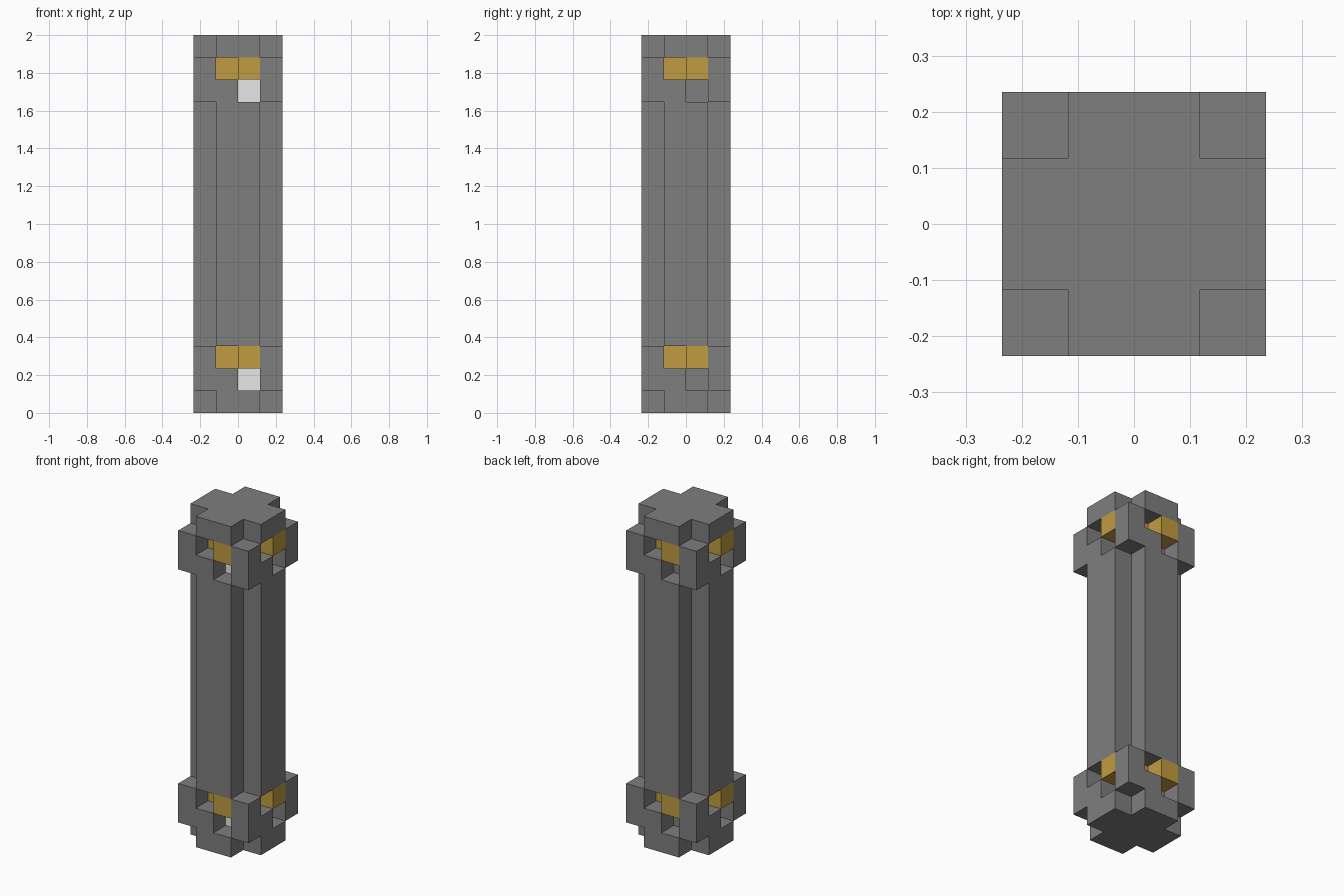
import bpy
import bmesh
from mathutils import Matrix, Vector

cube = bpy.data.objects.get("Cube")
if cube:
    bpy.data.objects.remove(cube, do_unlink=True)

U = 2 / 17  # block size: the column is 17 blocks tall and 4 wide


def material(name, rgb):
    m = bpy.data.materials.new(name)
    m.use_nodes = True
    m.diffuse_color = (*rgb, 1)
    m.node_tree.nodes["Principled BSDF"].inputs["Base Color"].default_value = (*rgb, 1)
    return m


grey = material("stone grey", (0.21, 0.21, 0.21))
gold = material("dull gold", (0.53, 0.33, 0.05))
white = material("white", (0.96, 0.96, 0.96))


def finish(name, bm, *mats):
    bmesh.ops.scale(bm, vec=(U, U, U), verts=bm.verts)
    bmesh.ops.recalc_face_normals(bm, faces=bm.faces)
    mesh = bpy.data.meshes.new(name)
    bm.to_mesh(mesh)
    bm.free()
    for m in mats:
        mesh.materials.append(m)
    obj = bpy.data.objects.new(name, mesh)
    bpy.context.collection.objects.link(obj)
    return obj


def block(name, low, high, mat, turns=(0,)):
    """Box between two corners in block units, repeated by quarter turns."""
    low, high = Vector(low), Vector(high)
    bm = bmesh.new()
    for k in turns:
        place = (Matrix.Rotation(k * 1.5707963, 4, "Z")
                 @ Matrix.Translation((low + high) / 2)
                 @ Matrix.Diagonal((*(high - low), 1)))
        bmesh.ops.create_cube(bm, size=1, matrix=place)
    return finish(name, bm, mat)


def cross(name, bottom, top):
    """Plus-shaped prism between two heights in block units."""
    quarter = [(2, -1), (2, 1), (1, 1)]
    outline = []
    for _ in range(4):
        outline += quarter
        quarter = [(-y, x) for x, y in quarter]
    bm = bmesh.new()
    face = bm.faces.new([bm.verts.new((x, y, bottom)) for x, y in outline])
    side = bmesh.ops.extrude_face_region(bm, geom=[face])["geom"]
    verts = [v for v in side if isinstance(v, bmesh.types.BMVert)]
    bmesh.ops.translate(bm, vec=(0, 0, top - bottom), verts=verts)
    return finish(name, bm, grey)


# Plus-shaped foot, shaft and cap
cross("foot", 0, 1)
cross("shaft", 3, 14)
cross("cap", 16, 17)

# Two collars, each a pinwheel of notches and gold blocks
ALL = range(4)
for label, z in (("lower", 1), ("upper", 14)):
    block(label + "_collar_corners", (1, -2, z), (2, -1, z + 2), grey, ALL)
    block(label + "_collar_ledges", (-1, -2, z), (0, -1, z + 1), grey, ALL)
    block(label + "_collar_gold_blocks", (0, -2, z + 1), (1, -1, z + 2), gold, ALL)
    block(label + "_collar_gold_core", (-1, -1, z + 1), (1, 1, z + 2), gold)
    core = block(label + "_collar_core", (-1, -1, z), (0, 0, z + 1), grey, ALL)
    # White panel at the back of the front notch
    core.data.materials.append(white)
    for p in core.data.polygons:
        if p.normal.y < -0.9 and p.center.x > 0 and p.center.y < -U / 2:
            p.material_index = 1
